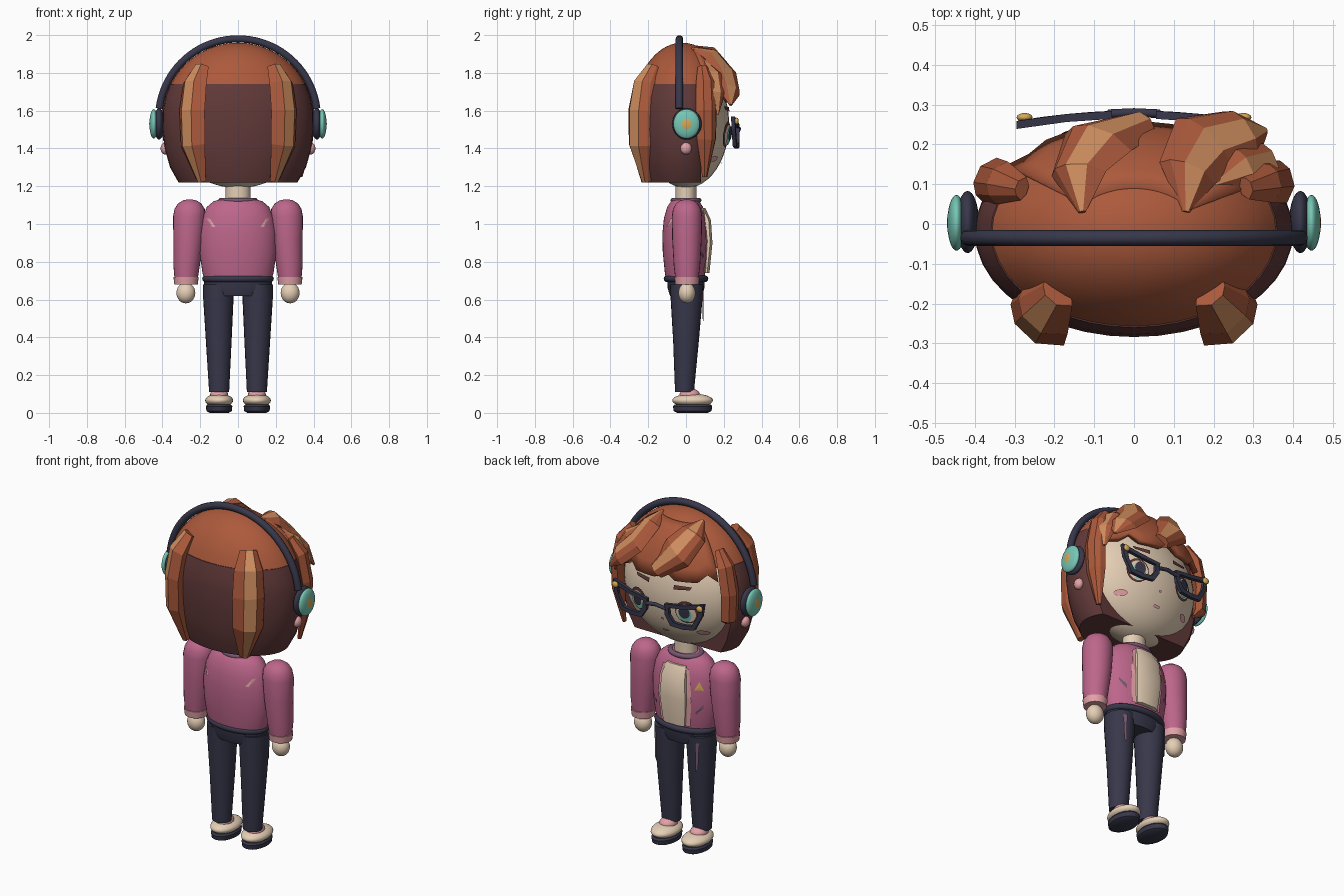
import bpy, bmesh, math
from mathutils import Vector

if "Cube" in bpy.data.objects:
    bpy.data.objects.remove(bpy.data.objects["Cube"])

def mat(name, c):
    m = bpy.data.materials.new(name)
    m.diffuse_color = tuple((v / 255) ** 2.2 for v in c) + (1,)
    m.use_nodes = True
    m.node_tree.nodes["Principled BSDF"].inputs["Base Color"].default_value = m.diffuse_color
    return m

PINK, ROSE, SKIN = mat("pink", (188, 102, 138)), mat("light pink", (226, 160, 165)), mat("cream skin", (229, 206, 180))
HAIR, DARK, LIGHT = mat("auburn", (170, 90, 62)), mat("dark brown", (98, 60, 60)), mat("copper", (208, 142, 96))
NAVY, TEAL, GOLD = mat("navy", (58, 58, 76)), mat("teal", (118, 198, 180)), mat("gold", (214, 168, 88))
MAUVE = mat("mauve", (118, 88, 112))

def finish(name, bm, mats, angle=40):
    bmesh.ops.recalc_face_normals(bm, faces=bm.faces[:])
    me = bpy.data.meshes.new(name)
    bm.to_mesh(me)
    bm.free()
    ob = bpy.data.objects.new(name, me)
    bpy.context.collection.objects.link(ob)
    for m in mats if isinstance(mats, list) else [mats]:
        me.materials.append(m)
    if angle:
        bpy.context.view_layer.objects.active = ob
        ob.select_set(True)
        bpy.ops.object.shade_smooth_by_angle(angle=math.radians(angle))
        ob.select_set(False)
    return ob

def bridge(bm, rings, caps=True):
    """Join successive closed rings of points with quads."""
    vs = [[bm.verts.new(p) for p in r] for r in rings]
    n = len(vs[0])
    faces = []
    for a, b in zip(vs, vs[1:]):
        for i in range(n):
            j = (i + 1) % n
            faces.append((i, bm.faces.new((a[i], a[j], b[j], b[i]))))
    if caps:
        bm.faces.new(vs[0])
        bm.faces.new(vs[-1])
    return faces

def loft(name, rings, m, n=32, clamp=None):
    """Stack of elliptical rings (cx, cy, z, rx, ry)."""
    bm = bmesh.new()
    out = []
    for cx, cy, z, rx, ry in rings:
        ring = []
        for k in range(n):
            a = 2 * math.pi * k / n
            y = cy + ry * math.sin(a)
            ring.append((cx + rx * math.cos(a), y if clamp is None else min(y, clamp), z))
        out.append(ring)
    bridge(bm, out)
    return finish(name, bm, m)

def ball(name, c, r, m, u=32, v=18, above=None):
    bm = bmesh.new()
    bmesh.ops.create_uvsphere(bm, u_segments=u, v_segments=v, radius=1)
    for p in bm.verts:
        p.co = Vector([p.co[i] * r[i] + c[i] for i in range(3)])
    if above is not None:
        g = bm.verts[:] + bm.edges[:] + bm.faces[:]
        cut = bmesh.ops.bisect_plane(bm, geom=g, plane_co=(0, 0, above), plane_no=(0, 0, -1), clear_outer=True)
        bmesh.ops.contextual_create(bm, geom=[e for e in cut["geom_cut"] if isinstance(e, bmesh.types.BMEdge)])
    return finish(name, bm, m)

def tube(name, pts, r, m, closed=False):
    cu = bpy.data.curves.new(name, 'CURVE')
    cu.dimensions = '3D'
    cu.bevel_depth, cu.bevel_resolution, cu.use_fill_caps = r, 3, True
    sp = cu.splines.new('POLY')
    sp.points.add(len(pts) - 1)
    for p, q in zip(sp.points, pts):
        p.co = (*q, 1)
    sp.use_cyclic_u = closed
    sp.use_smooth = True
    cu.materials.append(m)
    bpy.context.collection.objects.link(bpy.data.objects.new(name, cu))

def circle(cx, cz, rx, rz, n=16):
    return [(cx + rx * math.cos(2 * math.pi * k / n), cz + rz * math.sin(2 * math.pi * k / n)) for k in range(n)]

def plate(name, pts, surf, m, off=0.006):
    """Thin patch of (x, z) points laid on a surface y = surf(x, z)."""
    bm = bmesh.new()
    cx, cz = (sum(p[i] for p in pts) / len(pts) for i in (0, 1))
    def put(x, z):
        y = surf(x, z)
        return bm.verts.new((x, y + math.copysign(off, y), z))
    c, vs = put(cx, cz), [put(x, z) for x, z in pts]
    for i in range(len(vs)):
        bm.faces.new((c, vs[i], vs[(i + 1) % len(vs)]))
    finish(name, bm, m, 0)

HEAD = Vector((0, -0.02, 1.54))

def lock(name, pts, widths, thick, light=2, side=1):
    """Faceted tapering hair lock with one copper facet."""
    pts = [Vector(p) for p in pts]
    rings = []
    for i, (p, w) in enumerate(zip(pts, widths)):
        t = (pts[min(i + 1, len(pts) - 1)] - pts[max(i - 1, 0)]).normalized()
        n = p - HEAD
        n = (n - t * n.dot(t)).normalized()
        s = t.cross(n) * side
        h = min(thick, w * 0.7)
        prof = [(-1, -.3), (-.75, .55), (-.3, 1), (.45, .9), (1, 0), (.4, -.8), (-.4, -.8)]
        rings.append([p + s * (a * w) + n * (b * h) for a, b in prof])
    bm = bmesh.new()
    for k, f in bridge(bm, rings):
        f.material_index = int(k == light)
    finish(name, bm, [HAIR, LIGHT], 0)

# Head, hair cap and lower bob
def face_y(x, z):
    return 0.228 * math.sqrt(max(0.02, 1 - (x / .37) ** 2 - ((z - 1.53) / .34) ** 2))
ball("face", (0, 0, 1.53), (.37, .228, .34), SKIN, 40, 24)
ball("hair_cap", (0, -.02, 1.56), (.4, .265, .4), HAIR, 40, 28, above=1.735)
loft("back_hair", [(0, -.02, 1.22, .315, .215), (0, -.02, 1.3, .36, .24), (0, -.02, 1.4, .388, .255),
                   (0, -.02, 1.5, .4, .264), (0, -.02, 1.6, .398, .264), (0, -.02, 1.67, .385, .258),
                   (0, -.02, 1.74, .36, .24)], DARK, 40, clamp=.08)

# Swept fringe shell
bm = bmesh.new()
rows = []
for j in range(6):
    row = []
    for i in range(13):
        az = math.radians(-52 + 112 * i / 12)
        low = 15 + (6 if i % 4 == 1 else 0) - 4 * i / 12
        el = math.radians(low + (66 - low) * j / 5)
        k = 1.04 - .03 * j / 5
        row.append(bm.verts.new((.4 * k * math.cos(el) * math.sin(az),
                                 -.02 + .275 * k * math.cos(el) * math.cos(az), 1.56 + .4 * k * math.sin(el))))
    rows.append(row)
for a, b in zip(rows, rows[1:]):
    for i in range(12):
        bm.faces.new((a[i], a[i + 1], b[i + 1], b[i]))
fringe = finish("fringe", bm, HAIR, 25)
sol = fringe.modifiers.new("thickness", 'SOLIDIFY')
sol.thickness, sol.offset = .03, -1

# Fringe locks, face-framing locks and back locks
lock("fringe_lock_left", [(-.13, .03, 1.94), (-.14, .13, 1.90), (-.09, .21, 1.81), (.02, .245, 1.69)],
     [.01, .075, .1, .05], .035)
lock("fringe_lock_right", [(.13, .03, 1.93), (.135, .13, 1.89), (.18, .20, 1.80), (.27, .225, 1.71), (.33, .235, 1.63)],
     [.01, .075, .1, .08, .01], .035)
lock("temple_lock", [(.2, .1, 1.86), (.27, .14, 1.79), (.33, .155, 1.69), (.345, .165, 1.58)],
     [.01, .06, .06, .01], .03)
for s, tag in ((1, "right"), (-1, "left")):
    low = 1.25 if s > 0 else 1.42
    lock("side_lock_" + tag, [(s * .28, .09, 1.83), (s * .335, .105, 1.75), (s * .365, .11, 1.6),
                              (s * .36, .11, 1.45), (s * .33, .1, low)], [.03, .055, .06, .055, .015], .035, 9)
    lock("back_lock_" + tag, [(s * .19, -.17, 1.83), (s * .225, -.215, 1.74), (s * .24, -.235, 1.6),
                              (s * .235, -.235, 1.42), (s * .19, -.21, 1.225)],
         [.05, .085, .095, .09, .03], .055, side=s)

# Headphones
tube("headband", [(.42 * math.cos(a), -.035, 1.56 + .42 * math.sin(a))
                  for a in [math.radians(7 + 166 * k / 40) for k in range(41)]], .02, NAVY)
for s in (1, -1):
    ball("ear_pad", (s * .418, .005, 1.53), (.028, .078, .083), NAVY)
    ball("ear_cup", (s * .446, .003, 1.53), (.023, .07, .078), TEAL)
    ball("ear_cup_disc", (s * .462, .003, 1.53), (.008, .035, .038), GOLD, 20, 10)
    ball("ear_lobe", (s * .385, 0, 1.40), (.025, .03, .032), ROSE, 16, 10)

# Face details and glasses
def glass_y(x, z):
    return .285 - .3 * x * x
for s in (1, -1):
    plate("eye_outline", circle(s * .155, 1.475, .062, .068), face_y, DARK, .016)
    plate("eye_white", circle(s * .155, 1.472, .054, .056), face_y, SKIN, .021)
    plate("iris", circle(s * .152, 1.468, .036, .05), face_y, TEAL, .026)
    plate("pupil", circle(s * .152, 1.48, .03, .038), face_y, NAVY, .031)
    plate("brow", [(s * .08, 1.595), (s * .17, 1.605), (s * .18, 1.622), (s * .08, 1.62)], face_y, DARK, .012)
    plate("blush", circle(s * .215, 1.345, .032, .016), face_y, ROSE, .01)
    outer = [(.055, 1.525), (.17, 1.54), (.295, 1.57), (.285, 1.50), (.24, 1.41), (.17, 1.40), (.095, 1.405), (.06, 1.46)]
    cx, cz = .17, 1.475
    inner = [(cx + (x - cx) * .76, cz + (z - cz) * .66) for x, z in outer]
    bm = bmesh.new()
    ring = lambda q, d: [(s * x, glass_y(x, z) - d, z) for x, z in q]
    bridge(bm, [ring(outer, 0), ring(inner, 0), ring(inner, .02), ring(outer, .02), ring(outer, 0)], False)
    bmesh.ops.remove_doubles(bm, verts=bm.verts[:], dist=1e-5)
    finish("glasses_rim", bm, NAVY, 0)
    ball("glasses_stud", (s * .275, .268, 1.545), (.02, .011, .018), GOLD, 16, 10)
tube("glasses_bridge", [(-.065, .277, 1.495), (0, .28, 1.505), (.065, .277, 1.495)], .011, NAVY)
plate("nose", circle(0, 1.40, .01, .007, 8), face_y, ROSE, .008)
plate("mouth", circle(0, 1.32, .022, .008, 10), face_y, ROSE, .008)

# Neck and jacket
loft("neck", [(0, 0, 1.08, .065, .055), (0, 0, 1.25, .065, .055)], SKIN)
TORSO = [(.70, .175, .1), (.74, .188, .107), (.85, .204, .118), (.95, .204, .12), (1.03, .19, .112),
         (1.09, .165, .095), (1.12, .13, .075), (1.135, .08, .06)]
loft("jacket", [(0, -.005, z, a, b) for z, a, b in TORSO], PINK, 40)
def torso_y(x, z):
    for (z0, a0, b0), (z1, a1, b1) in zip(TORSO, TORSO[1:]):
        if z <= z1:
            break
    t = (z - z0) / (z1 - z0)
    a, b = a0 + t * (a1 - a0), b0 + t * (b1 - b0)
    return -.005 + b * math.sqrt(max(0, 1 - (x / a) ** 2))
def oval(rx, ry, z):
    return [(rx * math.cos(k * math.pi / 16), ry * math.sin(k * math.pi / 16), z) for k in range(32)]
tube("collar", oval(.09, .068, 1.125), .014, MAUVE, True)
tube("waistband", oval(.172, .1, .71), .018, NAVY, True)

# Shirt panel with rosy lapels
bm = bmesh.new()
bridge(bm, [[(-w, y0, z), (w, y0, z), (w, y1, z), (w * .6, y1 + .012, z), (-w * .6, y1 + .012, z), (-w, y1, z)]
            for w, y0, y1, z in ((.07, .06, .112, .74), (.082, .07, .128, .9), (.075, .06, .12, 1.02), (.062, .04, .09, 1.085))])
finish("shirt_panel", bm, SKIN, 30)
for s in (1, -1):
    plate("lapel", [(s * .07, .74), (s * .095, .74), (s * .108, .9), (s * .1, 1.0), (s * .085, 1.07), (s * .06, 1.08), (s * .08, .9)],
          torso_y, ROSE, .009)
    plate("jacket_bar", [(s * .125, .815), (s * .165, .86), (s * .165, .88), (s * .125, .835)], torso_y, MAUVE)
    plate("back_bar", [(s * .12, .985), (s * .138, .985), (s * .167, 1.03), (s * .15, 1.03)],
          lambda x, z: -.01 - torso_y(x, z), ROSE)
plate("triangle_badge", [(-.12, .96), (-.165, .96), (-.142, 1.01)], torso_y, GOLD)

# Arms, trousers and shoes
loft("hips", [(0, 0, .62, .15, .085), (0, 0, .66, .18, .097), (0, 0, .72, .178, .1)], NAVY)
for s in (1, -1):
    loft("sleeve", [(s * .275, .005, .70, .06, .06), (s * .272, .005, .78, .07, .07), (s * .262, .005, .92, .08, .078),
                    (s * .258, .005, 1.04, .086, .08), (s * .256, .005, 1.08, .08, .074), (s * .256, .005, 1.108, .062, .058),
                    (s * .256, .005, 1.125, .036, .034), (s * .256, .005, 1.13, .01, .01)], PINK, 24)
    loft("cuff", [(s * .275, .005, .68, .062, .062), (s * .275, .005, .72, .067, .067)], ROSE, 24)
    ball("hand", (s * .276, .005, .635), (.05, .045, .055), SKIN, 24, 14)
    loft("trouser_leg", [(s * .1, -.008, .11, .053, .05), (s * .102, 0, .38, .068, .068),
                         (s * .104, .003, .6, .08, .084), (s * .104, .003, .68, .08, .088)], NAVY, 24)
    plate("pocket_stripe", [(s * .125, .65), (s * .145, .65), (s * .14, .5), (s * .128, .48)],
          lambda x, z: .003 + .086 * math.sqrt(max(0, 1 - ((abs(x) - .104) / .08) ** 2)), MAUVE, .008)
    ball("sock", (s * .1, .02, .095), (.048, .055, .035), ROSE, 20, 10)
    ball("shoe", (s * .1, .035, .066), (.074, .108, .036), SKIN, 28, 14)
    loft("sole", [(s * .1, .035, 0, .05, .08), (s * .1, .035, .01, .067, .1), (s * .1, .035, .035, .07, .104),
                  (s * .1, .035, .045, .062, .095)], NAVY, 28)
